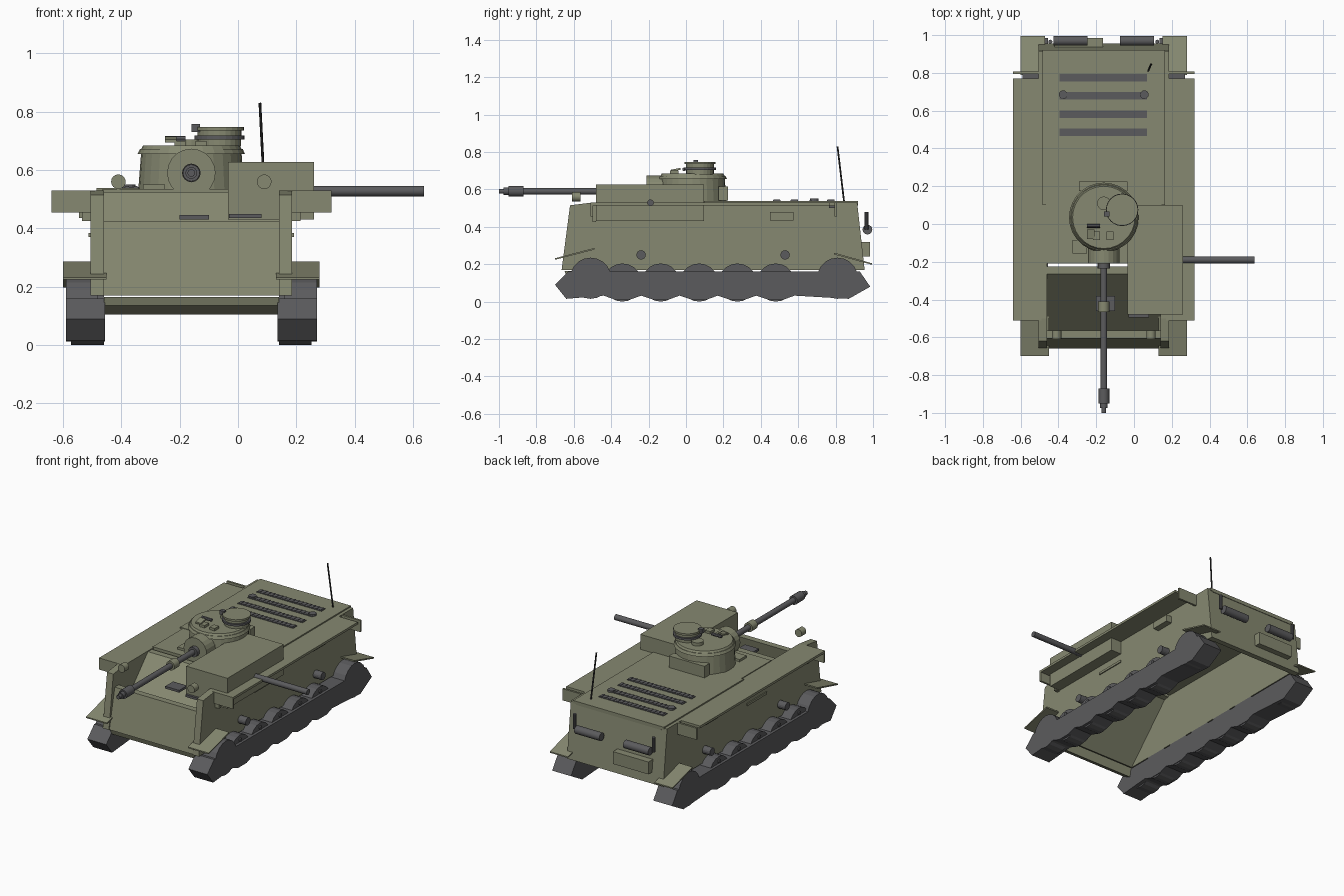
import bpy, bmesh, math
from mathutils import Vector

old = bpy.data.objects.get("Cube")
if old:
    bpy.data.objects.remove(old, do_unlink=True)

CX = -0.16  # hull centre line


def material(name, rgb):
    m = bpy.data.materials.new(name)
    m.use_nodes = True
    m.diffuse_color = (*rgb, 1)
    m.node_tree.nodes["Principled BSDF"].inputs["Base Color"].default_value = (*rgb, 1)
    return m


OLIVE = material("olive paint", (0.24, 0.25, 0.165))
STEEL = material("dark steel", (0.105, 0.105, 0.11))
BLACK = material("black rubber", (0.03, 0.03, 0.03))


def finish(name, bm, mat):
    bmesh.ops.recalc_face_normals(bm, faces=bm.faces)
    me = bpy.data.meshes.new(name)
    bm.to_mesh(me)
    bm.free()
    me.materials.append(mat)
    ob = bpy.data.objects.new(name, me)
    bpy.context.collection.objects.link(ob)
    return ob


def box(name, x, y, z, mat=OLIVE):
    """Box from three (low, high) ranges."""
    bm = bmesh.new()
    bmesh.ops.create_cube(bm, size=1)
    for v in bm.verts:
        v.co = [(a + b) / 2 + c * (b - a) for (a, b), c in zip((x, y, z), v.co)]
    return finish(name, bm, mat)


def extrude(name, profile, x0, x1, mat=OLIVE):
    """Side profile of (y, z) points swept across x."""
    bm = bmesh.new()
    face = bm.faces.new([bm.verts.new((x0, y, z)) for y, z in profile])
    res = bmesh.ops.extrude_face_region(bm, geom=[face])
    for v in res["geom"]:
        if isinstance(v, bmesh.types.BMVert):
            v.co.x = x1
    return finish(name, bm, mat)


def rod(name, a, b, r, mat=OLIVE, r2=None, sides=16):
    """Cylinder or cone between two points."""
    a, b = Vector(a), Vector(b)
    bm = bmesh.new()
    bmesh.ops.create_cone(bm, cap_ends=True, segments=sides, radius1=r,
                          radius2=r if r2 is None else r2, depth=(b - a).length)
    rot = (b - a).to_track_quat("Z", "Y")
    for v in bm.verts:
        v.co = rot @ v.co + (a + b) / 2
    return finish(name, bm, mat)


def disc(name, x, y, z0, z1, r, mat=OLIVE, r2=None, sides=24):
    return rod(name, (x, y, z0), (x, y, z1), r, mat, r2, sides)


def span(s, a, b):
    """Range of x at distances a..b from the centre line on side s."""
    return tuple(sorted((CX + s * a, CX + s * b)))


# Hull shell, open underneath
box("roof", (-0.465, 0.145), (-0.21, 0.92), (0.515, 0.535))
box("engine_deck", (-0.485, 0.165), (0.1, 0.92), (0.52, 0.538))
extrude("rear_plate", [(0.89, 0.53), (0.915, 0.53), (0.955, 0.17), (0.92, 0.17)], -0.5, 0.18)
extrude("front_plate", [(-0.605, 0.425), (-0.565, 0.425), (-0.62, 0.17), (-0.66, 0.17)], -0.46, 0.14)
extrude("glacis", [(-0.59, 0.18), (-0.265, 0.525), (-0.225, 0.525), (-0.225, 0.51),
                   (-0.26, 0.505), (-0.57, 0.17)], -0.46, 0.14)
extrude("front_lower_beam", [(-0.65, 0.165), (-0.64, 0.135), (-0.58, 0.105), (-0.57, 0.165)], -0.46, 0.14)

# Track outline with a scalloped underside
track = [(-0.64, 0.015), (-0.70, 0.09), (-0.63, 0.16), (0.93, 0.16), (0.985, 0.08), (0.87, 0.015)]
wheel_ys = [-0.34 + 0.205 * i for i in range(5)]
for y in reversed(wheel_ys):
    track += [(y + 0.1, 0.032), (y + 0.045, 0.012), (y - 0.045, 0.012)]
track.append((-0.44, 0.032))

for s, side in ((-1, "right"), (1, "left")):
    # Side walls and running gear
    extrude(side + "_side_wall", [(-0.62, 0.515), (-0.5, 0.53), (0.915, 0.53), (0.955, 0.17), (-0.665, 0.17)],
            *span(s, 0.3, 0.345))
    extrude(side + "_track", track, *span(s, 0.295, 0.43), STEEL)
    for y in wheel_ys:
        rod(side + "_road_wheel", (CX + s * 0.3, y, 0.102), (CX + s * 0.412, y, 0.102), 0.102, STEEL, sides=20)
        rod(side + "_wheel_hub", (CX + s * 0.41, y, 0.175), (CX + s * 0.42, y, 0.175), 0.012, STEEL, sides=8)
    for y in (-0.51, 0.81):
        rod(side + "_end_wheel", (CX + s * 0.32, y, 0.125), (CX + s * 0.43, y, 0.125), 0.11, STEEL, sides=20)
    for y in (-0.24, 0.53):
        rod(side + "_return_roller", (CX + s * 0.34, y, 0.25), (CX + s * 0.4, y, 0.25), 0.025, STEEL)
    # Mudguards
    extrude(side + "_front_mudguard", [(-0.70, 0.232), (-0.49, 0.287), (-0.49, 0.278), (-0.70, 0.224)],
            *span(s, 0.29, 0.44))
    extrude(side + "_rear_mudguard", [(0.79, 0.262), (0.995, 0.205), (0.995, 0.197), (0.79, 0.253)],
            *span(s, 0.31, 0.44))
    # Long shelf with end plates
    box(side + "_shelf", span(s, 0.33, 0.48), (-0.51, 0.77), (0.515, 0.53))
    box(side + "_shelf_front_end", span(s, 0.33, 0.48), (-0.51, -0.497), (0.455, 0.53))
    box(side + "_shelf_rear_end", span(s, 0.34, 0.48), (0.795, 0.808), (0.455, 0.53))
    box(side + "_shelf_bracket", span(s, 0.34, 0.375), (-0.5, -0.48), (0.425, 0.52))
    box(side + "_shelf_hinge", span(s, 0.34, 0.43), (0.765, 0.797), (0.5, 0.515), STEEL)
    box(side + "_side_locker", span(s, 0.34, 0.385), (0.45, 0.575), (0.435, 0.48))
    box(side + "_side_rail", span(s, 0.34, 0.352), (-0.1, 0.1), (0.37, 0.385))
    # Headlights and rear pipes
    rod(side + "_headlight", (CX + s * 0.25, -0.61, 0.56), (CX + s * 0.25, -0.565, 0.56), 0.025)
    rod(side + "_rear_pipe", (CX + s * 0.283, 0.965, 0.385), (CX + s * 0.283, 0.965, 0.48), 0.011, STEEL, sides=10)
    rod(side + "_exhaust", (CX + s * 0.085, 0.97, 0.385), (CX + s * 0.265, 0.97, 0.385), 0.026, STEEL)
    # Engine deck caps
    disc(side + "_deck_cap", CX + s * 0.215, 0.685, 0.535, 0.55, 0.023, STEEL, sides=12)

box("rear_locker", (-0.42, -0.165), (0.925, 0.985), (0.24, 0.32))

# Engine grilles made of a plate with short ribs
for y in (0.485, 0.58, 0.68, 0.775):
    box("engine_grille", (-0.395, 0.07), (y - 0.02, y + 0.02), (0.535, 0.542), STEEL)
    for i in range(16):
        x = -0.385 + i * 0.029
        box("grille_rib", (x, x + 0.012), (y - 0.018, y + 0.018), (0.54, 0.545), STEEL)

# Offset casemate with its side gun
box("casemate", (-0.035, 0.26), (-0.48, 0.097), (0.43, 0.627))
rod("side_gun", (0.25, -0.19, 0.528), (0.637, -0.19, 0.528), 0.018, STEEL)

# Turret
TY = 0.035
disc("turret_body", CX, TY, 0.53, 0.66, 0.182, r2=0.172, sides=28)
disc("turret_rim", CX, TY, 0.655, 0.672, 0.184, r2=0.176, sides=28)
disc("turret_roof", CX, TY, 0.672, 0.684, 0.172, r2=0.165, sides=28)
box("turret_rear_bin", (-0.29, -0.035), (0.175, 0.225), (0.54, 0.615))
rod("mantlet", (CX, -0.06, 0.59), (CX, -0.21, 0.59), 0.083, sides=20)
for name, y0, y1, r, mat in (("gun_barrel", -0.2, -0.9, 0.018, STEEL), ("gun_collar", -0.2, -0.235, 0.032, STEEL),
                             ("gun_sleeve", -0.41, -0.465, 0.03, OLIVE), ("muzzle_brake", -0.87, -0.95, 0.029, STEEL),
                             ("muzzle_neck", -0.95, -0.975, 0.02, STEEL), ("muzzle_tip", -0.975, -1.0, 0.013, STEEL)):
    rod(name, (CX, y0, 0.59), (CX, y1, 0.59), r, mat)

# Cupola
for name, z0, z1, r, mat in (("cupola_base", 0.68, 0.705, 0.074, OLIVE), ("cupola_ring", 0.705, 0.718, 0.086, STEEL),
                             ("cupola_body", 0.718, 0.735, 0.075, OLIVE), ("cupola_lid", 0.735, 0.747, 0.084, OLIVE)):
    disc(name, -0.063, 0.075, z0, z1, r, mat)
box("cupola_sight", (-0.16, -0.13), (0.04, 0.065), (0.73, 0.757), STEEL)

# Turret roof fittings
disc("loader_hatch", CX, 0.11, 0.684, 0.705, 0.036, sides=14)
for x in (-0.217, -0.145):
    box("vision_block", (x, x + 0.037), (-0.085, -0.04), (0.68, 0.7))
extrude("hatch_flap", [(-0.08, 0.705), (-0.03, 0.715), (-0.03, 0.705), (-0.08, 0.695)], -0.25, -0.21)
rod("roof_periscope", (-0.25, -0.01, 0.707), (-0.18, -0.01, 0.707), 0.01, STEEL, sides=8)

# Forward fittings
box("deck_box", (-0.325, -0.25), (-0.155, -0.085), (0.53, 0.55))
box("glacis_tool", (-0.2, -0.1), (-0.46, -0.38), (0.43, 0.445), STEEL)
box("front_tool", (-0.03, 0.08), (-0.495, -0.478), (0.435, 0.45), STEEL)

# Antenna
rod("antenna", (0.09, 0.845, 0.535), (0.075, 0.81, 0.83), 0.005, BLACK, sides=8)

# Smooth round parts while keeping edges crisp
bpy.ops.object.select_all(action="DESELECT")
for ob in bpy.context.scene.objects:
    if ob.type == "MESH" and any(k in ob.name for k in ("gun_", "exhaust", "pipe", "side_gun", "headlight", "muzzle")):
        ob.select_set(True)
        bpy.context.view_layer.objects.active = ob
bpy.ops.object.shade_smooth_by_angle(angle=math.radians(35))
